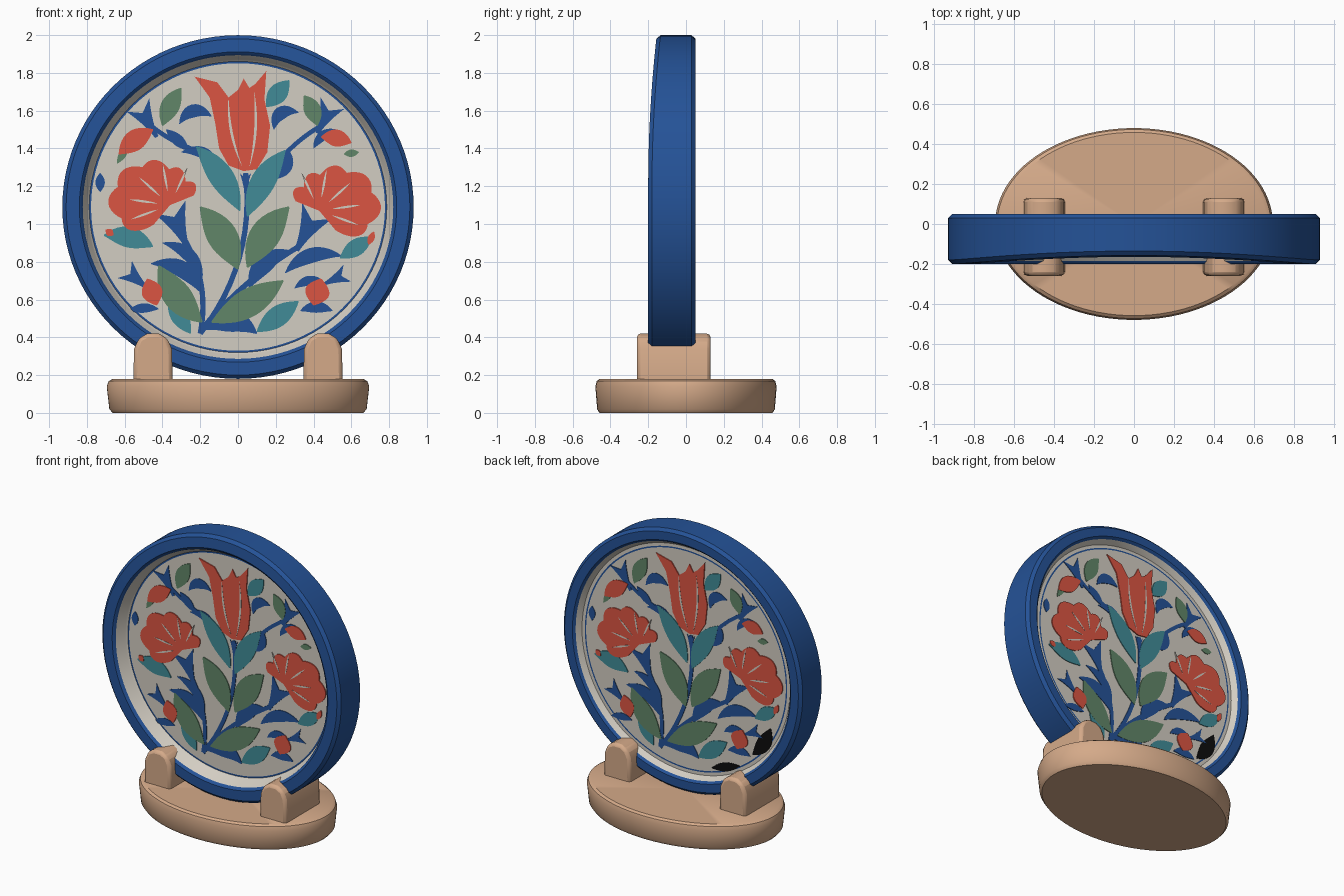
import bpy, bmesh, math
from mathutils import Vector

if "Cube" in bpy.data.objects:
    bpy.data.objects.remove(bpy.data.objects["Cube"])


def material(name, rgb):
    m = bpy.data.materials.new(name)
    m.diffuse_color = (*rgb, 1)
    m.use_nodes = True
    m.node_tree.nodes["Principled BSDF"].inputs["Base Color"].default_value = m.diffuse_color
    return m


BLUE = material("cobalt_blue", (0.018, 0.085, 0.31))
CREAM = material("cream_glaze", (0.65, 0.61, 0.54))
RED = material("coral_red", (0.71, 0.09, 0.055))
GREEN = material("sage_green", (0.12, 0.24, 0.14))
TEAL = material("teal", (0.053, 0.26, 0.31))
TAN = material("tan_wood", (0.66, 0.40, 0.25))
BLACK = material("black", (0.004, 0.004, 0.004))


def finish(bm, name, mats, angle=35):
    bmesh.ops.recalc_face_normals(bm, faces=bm.faces)
    me = bpy.data.meshes.new(name)
    bm.to_mesh(me)
    bm.free()
    for m in mats:
        me.materials.append(m)
    for p in me.polygons:
        p.use_smooth = True
    me.set_sharp_from_angle(angle=math.radians(angle))
    ob = bpy.data.objects.new(name, me)
    bpy.context.collection.objects.link(ob)
    return ob


def lathe(name, profile, place, mats, slots, segs=96):
    """Spin (radius, height) points; place() maps them into space."""
    bm = bmesh.new()
    rings = [[bm.verts.new(place(r, h, 2 * math.pi * i / segs)) for i in range(segs)]
             for r, h in profile]
    for k in range(len(rings) - 1):
        a, b = rings[k], rings[k + 1]
        for i in range(segs):
            j = (i + 1) % segs
            bm.faces.new((a[i], a[j], b[j], b[i])).material_index = slots[k]
    bmesh.ops.remove_doubles(bm, verts=bm.verts, dist=1e-5)
    return finish(bm, name, mats)


# Oval foot
lathe("base", [(0, 0), (.955, 0), (.98, .02), (1, .14), (.985, .168), (.955, .18), (0, .18)],
      lambda r, h, a: (.695 * r * math.cos(a), .48 * r * math.sin(a), h), [TAN], [0] * 6)

# Round dish: recessed cream panel on both sides, blue rim, thin blue line
FRONT, BACK = -.10, .0


def place_dish(r, y, a):
    z = 1.09 + .978 * r * math.sin(a)
    if y < -.15:                         # rim front leans back near the top
        y += .045 * max(0, (z - 1.2) / .8) ** 2
    return (r * math.cos(a), y, z)


lathe("dish", [(0, FRONT), (.778, FRONT), (.788, FRONT), (.80, -.11), (.822, -.185), (.84, -.2),
               (.91, -.2), (.93, -.18), (.93, .03), (.91, .05), (.85, .05), (.835, .035),
               (.81, BACK), (.788, BACK), (.778, BACK), (0, BACK)],
      place_dish, [BLUE, CREAM], [1, 0, 1, 1, 0, 0, 0, 0, 0, 0, 0, 1, 1, 0, 1])

# Two holders gripping the rim
for side, x in (("left", -.45), ("right", .45)):
    bm = bmesh.new()
    outline = [(-.105, .15), (.105, .15), (.10, .34), (.075, .395), (.03, .42),
               (-.03, .42), (-.075, .395), (-.10, .34)]
    f = bm.faces.new([bm.verts.new((x + u, -.26, v)) for u, v in outline])
    g = bmesh.ops.extrude_face_region(bm, geom=[f])["geom"]
    bmesh.ops.translate(bm, vec=(0, .39, 0), verts=[v for v in g if isinstance(v, bmesh.types.BMVert)])
    ob = finish(bm, side + "_holder", [TAN])
    bev = ob.modifiers.new("bevel", "BEVEL")
    bev.width, bev.segments = .02, 2


# ---- painted decoration: thin plates ----
def stroke(x0, z0, x1, z1, w, bend, kind="leaf"):
    """Outline of a curved leaf, stem or trumpet; bend = sideways bulge of its spine."""
    a, b = Vector((x0, z0)), Vector((x1, z1))
    n = Vector((z0 - z1, x1 - x0)).normalized()
    c = (a + b) / 2 + n * bend * 2
    left, right = [], []
    steps = 12
    for i in range(steps + 1):
        t = i / steps
        p = a * (1 - t) ** 2 + c * 2 * t * (1 - t) + b * t * t
        d = ((c - a) * (1 - t) + (b - c) * t).normalized()
        side = Vector((-d.y, d.x))
        k = {"leaf": max(.03, math.sin(math.pi * t)) ** .85,
             "stem": 1, "cone": .15 + .85 * t ** 1.5}[kind]
        left.append(p + side * w * k)
        right.append(p - side * w * k)
    if kind == "cone":                   # notched trumpet mouth
        left.append(b - (b - a) * .25)
    return left + right[::-1]


def carnation(x, z, s):
    """Scalloped fan of petals opening away from its calyx."""
    pts = [(x, z)]
    for i in range(61):
        t = i / 60
        a = math.radians(22 + 208 * t)
        r = .17 + .16 * math.sin(math.pi * t * t) - .035 * (1 - abs(math.sin(6 * math.pi * t)))
        pts.append((x - s * r * math.cos(a) * -1, z + r * math.sin(a)))
    return pts


def paint(name, mat, polys, height, sides=("front", "back")):
    for side in sides:
        bm = bmesh.new()
        for poly in polys:
            f = bm.faces.new([bm.verts.new((p[0], -height, p[1])) for p in poly])
            g = bmesh.ops.extrude_face_region(bm, geom=[f])["geom"]
            bmesh.ops.translate(bm, vec=(0, height, 0),
                                verts=[v for v in g if isinstance(v, bmesh.types.BMVert)])
        bmesh.ops.recalc_face_normals(bm, faces=bm.faces)
        bmesh.ops.triangulate(bm, faces=[f for f in bm.faces if len(f.verts) > 4])
        ob = finish(bm, side + "_" + name, [mat])
        ob.location.y = FRONT if side == "front" else BACK
        ob.rotation_euler.z = 0 if side == "front" else math.pi


stems = [(-.2, .42, .04, 1.27, .014, -.09), (-.2, .42, -.29, .93, .014, -.05),
         (-.2, .43, .32, .88, .014, .03), (-.25, 1.40, -.46, 1.52, .012, .01),
         (.24, 1.36, .44, 1.52, .012, .01), (-.38, .64, -.36, .62, .012, 0)]
trumpets = [(-.27, .88, -.36, 1.09, .09, 0), (.31, .86, .42, 1.07, .09, 0),
            (-.43, 1.46, -.53, 1.63, .07, 0), (.42, 1.48, .5, 1.64, .07, 0),
            (-.48, .66, -.6, .76, .06, 0), (.45, .68, .58, .74, .05, 0),
            (.04, 1.15, .04, 1.27, .03, 0)]
blue_leaves = [(-.46, .79, -.18, .62, .045, .06), (-.40, .90, -.19, .7, .035, .05),
               (-.2, .44, .1, .42, .06, .06), (.06, .66, .27, .86, .05, .04),
               (.25, .74, .55, .83, .04, .05), (-.31, 1.53, -.14, 1.57, .035, .05),
               (.19, 1.5, .32, 1.59, .035, .05), (-.3, 1.38, -.1, 1.3, .03, .04),
               (.2, 1.24, .27, 1.39, .035, -.02), (-.38, 1.5, -.26, 1.39, .03, 0),
               (-.73, 1.17, -.73, 1.27, .025, 0), (.66, 1.15, .65, 1.24, .025, 0),
               (-.58, .54, -.42, .55, .025, .01), (.33, .54, .5, .54, .03, .02),
               (.3, .66, .45, .7, .025, .02), (.4, 1.4, .52, 1.5, .025, .02)]
paint("stems", BLUE, [stroke(*s, kind="stem") for s in stems]
      + [stroke(*s, kind="cone") for s in trumpets], .004)
paint("blue_leaves", BLUE, [stroke(*s) for s in blue_leaves], .004)

teal_leaves = [(.01, 1.07, -.22, 1.41, .065, -.02), (.05, 1.04, .25, 1.39, .065, .02),
               (-.45, .88, -.71, .94, .055, -.02), (.54, .82, .71, .93, .045, 0),
               (-.25, .42, -.37, .6, .045, 0), (.1, .43, .32, .59, .055, 0),
               (.15, 1.62, .27, 1.76, .05, 0)]
paint("teal_leaves", TEAL, [stroke(*s) for s in teal_leaves], .005)

green_leaves = [(0, .76, -.2, 1.09, .08, -.02), (.05, .77, .27, 1.09, .08, .02),
                (-.19, .48, -.42, .78, .075, .02), (-.14, .48, .24, .7, .075, -.01),
                (-.4, 1.52, -.3, 1.72, .05, .01), (.42, 1.52, .35, 1.68, .045, -.01),
                (-.64, 1.32, -.58, 1.42, .02, 0), (.56, 1.37, .64, 1.38, .02, 0)]
paint("green_leaves", GREEN, [stroke(*s) for s in green_leaves], .0055)

# Red flowers: tulip, two carnations, buds
tulip = [(.03, 1.28), (-.05, 1.31), (-.10, 1.40), (-.12, 1.53), (-.15, 1.67), (-.23, 1.78),
         (-.11, 1.75), (-.05, 1.67), (0, 1.71), (.03, 1.77), (.06, 1.72), (.09, 1.74),
         (.15, 1.81), (.14, 1.66), (.17, 1.52), (.155, 1.38), (.10, 1.29)]
buds = [(-.63, 1.37, -.45, 1.5, .055, .01), (.44, 1.46, .6, 1.43, .045, .01),
        (-.43, .57, -.48, .71, .055, 0), (.4, .57, .44, .71, .065, 0),
        (.69, .89, .72, .96, .018, 0), (-.7, .97, -.66, .94, .02, 0)]
paint("flowers", RED, [tulip, carnation(-.36, 1.1, 1), carnation(.43, 1.07, -1)]
      + [stroke(*s) for s in buds], .007)

# Cream veins between the petals
veins = [(.02, 1.31, -.05, 1.67, .007, .02), (.06, 1.3, .085, 1.7, .007, -.02)]
for x, z, s in ((-.36, 1.1, 1), (.43, 1.07, -1)):
    for deg in (65, 100, 138, 172, 200):
        c, n = s * math.cos(math.radians(deg)), math.sin(math.radians(deg))
        veins.append((x + .07 * c, z + .07 * n, x + .22 * c, z + .22 * n, .006, 0))
paint("veins", CREAM, [stroke(*s) for s in veins], .008)

# Dark unglazed patches low on the back
paint("dark_patches", BLACK, [stroke(.52, .56, .66, .78, .05, -.02),
                              stroke(.2, .38, .42, .45, .03, 0)], .003, ("back",))
